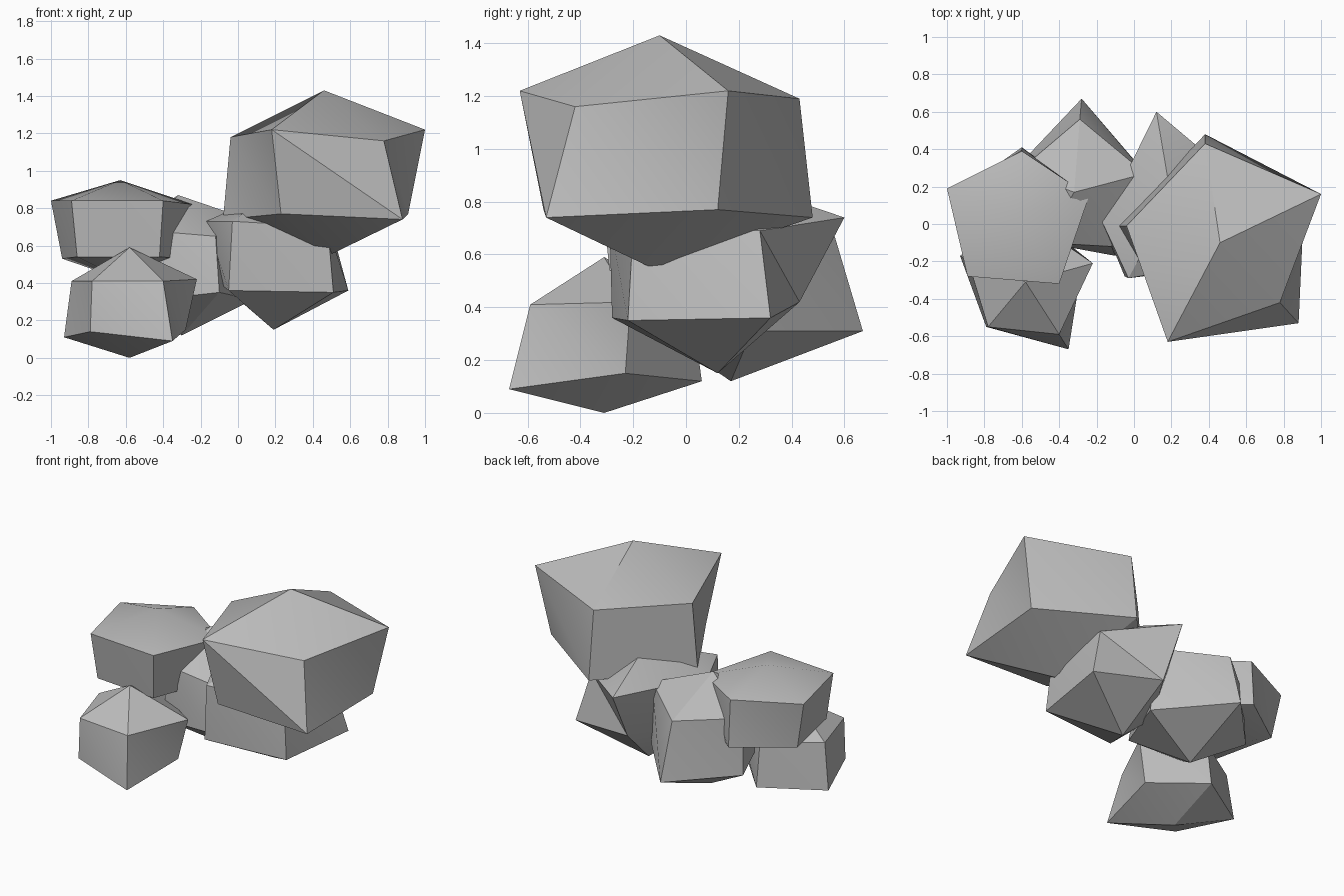
import bpy
import bmesh
import math

# Remove the default cube if it is there
default_cube = bpy.data.objects.get("Cube")
if default_cube:
    bpy.data.objects.remove(default_cube, do_unlink=True)

# One plain stone colour for every boulder
STONE_COLOUR = (0.5, 0.5, 0.5, 1.0)
stone = bpy.data.materials.new("stone_grey")
stone.use_nodes = True
stone.diffuse_color = STONE_COLOUR
stone.node_tree.nodes["Principled BSDF"].inputs["Base Color"].default_value = STONE_COLOUR


def add_boulder(name, peak, upper_ring, lower_ring, foot):
    """Build a low-poly stone: a pointed cap, a band of sides and a pointed base.

    Both rings run counter-clockwise as seen from above.
    """
    bm = bmesh.new()
    top = bm.verts.new(peak)
    bottom = bm.verts.new(foot)
    upper = [bm.verts.new(point) for point in upper_ring]
    lower = [bm.verts.new(point) for point in lower_ring]
    count = len(upper)
    for i in range(count):
        j = (i + 1) % count
        bm.faces.new((top, upper[i], upper[j]))           # cap
        bm.faces.new((upper[i], lower[i], lower[j]))      # side, lower half
        bm.faces.new((upper[i], lower[j], upper[j]))      # side, upper half
        bm.faces.new((bottom, lower[j], lower[i]))        # base
    bmesh.ops.recalc_face_normals(bm, faces=bm.faces)

    mesh = bpy.data.meshes.new(name)
    bm.to_mesh(mesh)
    bm.free()
    mesh.materials.append(stone)
    boulder = bpy.data.objects.new(name, mesh)
    bpy.context.collection.objects.link(boulder)

    # Soft shading inside the caps, crisp edges between the planes
    bpy.ops.object.select_all(action="DESELECT")
    boulder.select_set(True)
    bpy.context.view_layer.objects.active = boulder
    bpy.ops.object.shade_smooth_by_angle(angle=math.radians(30))
    return boulder


# Largest boulder, resting on top of the pile
add_boulder(
    "top_boulder",
    peak=(.46, -.1, 1.43),
    upper_ring=[(.18, -.63, 1.22), (.78, -.42, 1.16), (1, .16, 1.22),
                (.38, .43, 1.19), (-.04, -.01, 1.18)],
    lower_ring=[(.23, -.54, .77), (.88, -.53, .74), (.91, .12, .77),
                (.38, .48, .74), (-.08, -.01, .74)],
    foot=(.47, -.11, .54),
)

# Boulder that carries the largest one
add_boulder(
    "support_boulder",
    peak=(.2, .13, .9),
    upper_ring=[(-.03, -.29, .73), (.48, -.2, .7), (.5, .28, .69),
                (.12, .6, .74), (-.17, .01, .73)],
    lower_ring=[(-.05, -.28, .36), (.51, -.22, .35), (.59, .32, .36),
                (.13, .43, .42), (-.1, .05, .4)],
    foot=(.19, .12, .15),
)

# Boulder in the middle, at the back
add_boulder(
    "middle_boulder",
    peak=(-.32, .17, .87),
    upper_ring=[(-.12, -.12, .65), (.06, .27, .74), (-.29, .56, .68),
                (-.62, .28, .68), (-.48, -.1, .68)],
    lower_ring=[(-.1, -.17, .35), (.08, .25, .31), (-.28, .67, .31),
                (-.63, .3, .31), (-.46, -.1, .31)],
    foot=(-.3, .17, .12),
)

# High boulder at the side
add_boulder(
    "side_boulder",
    peak=(-.63, .05, .95),
    upper_ring=[(-.89, -.28, .84), (-.4, -.32, .84), (-.24, .15, .82),
                (-.6, .39, .84), (-1, .19, .84)],
    lower_ring=[(-.86, -.25, .54), (-.42, -.29, .54), (-.28, .13, .53),
                (-.6, .41, .53), (-.94, .17, .53)],
    foot=(-.62, .04, .42),
)

# Lowest boulder, at the front, touching the ground
add_boulder(
    "front_boulder",
    peak=(-.58, -.31, .59),
    upper_ring=[(-.78, -.55, .41), (-.4, -.59, .41), (-.22, -.21, .42),
                (-.56, .02, .41), (-.89, -.19, .41)],
    lower_ring=[(-.79, -.55, .14), (-.35, -.67, .09), (-.28, -.23, .15),
                (-.56, .06, .12), (-.93, -.17, .11)],
    foot=(-.58, -.31, 0),
)
